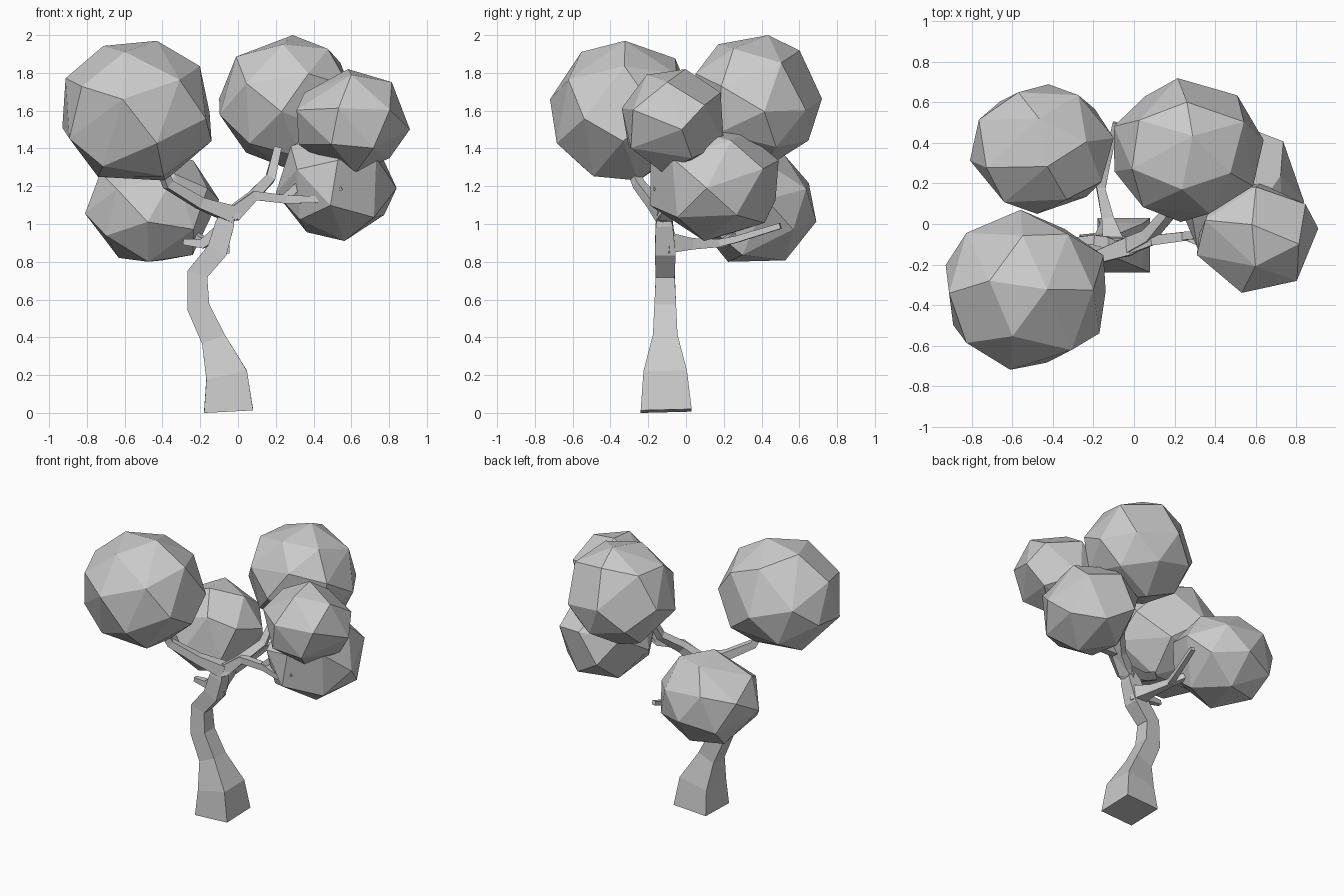
import bpy, bmesh, math, random
from mathutils import Vector, Euler

cube = bpy.data.objects.get("Cube")
if cube:
    bpy.data.objects.remove(cube, do_unlink=True)

GREY = 0.6
grey = bpy.data.materials.new("plain grey")
grey.diffuse_color = (GREY, GREY, GREY, 1)
grey.use_nodes = True
grey.node_tree.nodes["Principled BSDF"].inputs["Base Color"].default_value = (GREY, GREY, GREY, 1)


def make_object(name, bm):
    bmesh.ops.recalc_face_normals(bm, faces=bm.faces[:])
    mesh = bpy.data.meshes.new(name)
    bm.to_mesh(mesh)
    bm.free()
    mesh.materials.append(grey)
    obj = bpy.data.objects.new(name, mesh)
    bpy.context.collection.objects.link(obj)
    return obj


def limb(name, path, widths):
    """Sweep a square section along a path, with a width and depth at each point."""
    pts = [Vector(p) for p in path]
    run = (pts[-1] - pts[0]).normalized()
    ref = Vector((0, 1, 0)) if abs(run.z) > 0.7 else Vector((0, 0, 1))
    bm = bmesh.new()
    rings = []
    for i, p in enumerate(pts):
        tangent = (pts[min(i + 1, len(pts) - 1)] - pts[max(i - 1, 0)]).normalized()
        side = ref.cross(tangent).normalized()
        other = tangent.cross(side)
        w, d = widths[i] if isinstance(widths[i], tuple) else (widths[i], widths[i])
        rings.append([bm.verts.new(p + side * a * w / 2 + other * b * d / 2)
                      for a, b in ((-1, -1), (1, -1), (1, 1), (-1, 1))])
    for low, high in zip(rings, rings[1:]):
        for k in range(4):
            n = (k + 1) % 4
            bm.faces.new((low[k], low[n], high[n], high[k]))
    bm.faces.new(rings[0])
    bm.faces.new(rings[-1])
    return make_object(name, bm)


def crown(name, low, high, count, seed):
    """Faceted ball: hull of spread-out points, fitted between two corners."""
    rng = random.Random(seed)
    turn = Euler([rng.uniform(0, math.tau) for _ in range(3)])
    bm = bmesh.new()
    for i in range(count):
        z = 1 - (2 * i + 1) / count
        r = math.sqrt(1 - z * z)
        a = i * math.pi * (3 - math.sqrt(5)) + rng.uniform(-0.15, 0.15)
        p = Vector((r * math.cos(a), r * math.sin(a), z))
        p.rotate(turn)
        bm.verts.new(p)
    bmesh.ops.convex_hull(bm, input=bm.verts[:])
    # Fit to the wanted extents on each axis
    for axis in range(3):
        values = [v.co[axis] for v in bm.verts]
        small, span = min(values), max(values) - min(values)
        for v in bm.verts:
            t = (v.co[axis] - small) / span
            v.co[axis] = low[axis] + t * (high[axis] - low[axis])
    bmesh.ops.dissolve_limit(bm, angle_limit=math.radians(9),
                             verts=bm.verts[:], edges=bm.edges[:])
    return make_object(name, bm)


# Trunk: wide square foot, bending left and back to the fork
limb("trunk",
     [(-0.05, -0.105, 0.01), (-0.06, -0.11, 0.2), (-0.13, -0.11, 0.39), (-0.21, -0.11, 0.56),
      (-0.215, -0.11, 0.735), (-0.11, -0.11, 0.86), (-0.07, -0.115, 1.0), (-0.05, -0.12, 1.07)],
     [(0.26, 0.27), (0.22, 0.23), (0.13, 0.13), (0.12, 0.115),
      (0.11, 0.1), (0.11, 0.11), (0.1, 0.09), (0.06, 0.06)])

# Branches
limb("front_left_branch",
     [(-0.03, -0.11, 1.05), (-0.2, -0.17, 1.11), (-0.37, -0.25, 1.21), (-0.42, -0.3, 1.33)],
     [0.09, 0.06, 0.05, 0.04])
limb("back_upper_branch",
     [(-0.05, -0.12, 1.04), (0.07, -0.06, 1.14), (0.17, 0.05, 1.24), (0.21, 0.12, 1.4)],
     [0.08, 0.06, 0.05, 0.04])
limb("right_branch",
     [(-0.03, -0.11, 1.05), (0.09, -0.08, 1.15), (0.26, -0.06, 1.13),
      (0.42, -0.13, 1.13), (0.55, -0.16, 1.19)],
     [0.08, 0.05, 0.045, 0.035, 0.02])
limb("right_upper_branch",
     [(0.24, -0.06, 1.13), (0.36, -0.05, 1.24), (0.5, -0.05, 1.4)],
     [0.04, 0.04, 0.03])
limb("back_left_branch",
     [(-0.1, -0.1, 0.9), (-0.13, 0.03, 0.895), (-0.17, 0.2, 0.9), (-0.3, 0.32, 0.98)],
     [0.11, 0.06, 0.04, 0.04])
limb("back_twig", [(-0.16, 0.18, 0.9), (-0.14, 0.27, 0.92), (-0.09, 0.5, 0.99)],
     [0.04, 0.035, 0.03])
limb("left_stub", [(-0.1, -0.1, 0.96), (-0.19, -0.08, 0.895), (-0.29, -0.08, 0.905)],
     [0.06, 0.05, 0.03])

# Leaf crowns
crown("front_left_crown", (-0.93, -0.72, 1.23), (-0.14, 0.07, 1.97), 24, 3)
crown("back_left_crown", (-0.81, 0.05, 0.8), (-0.1, 0.69, 1.39), 22, 5)
crown("back_upper_crown", (-0.1, 0.01, 1.3), (0.64, 0.72, 2.0), 24, 8)
crown("right_upper_crown", (0.31, -0.34, 1.27), (0.91, 0.2, 1.82), 18, 2)
crown("right_lower_crown", (0.2, -0.19, 0.91), (0.84, 0.49, 1.5), 20, 6)
